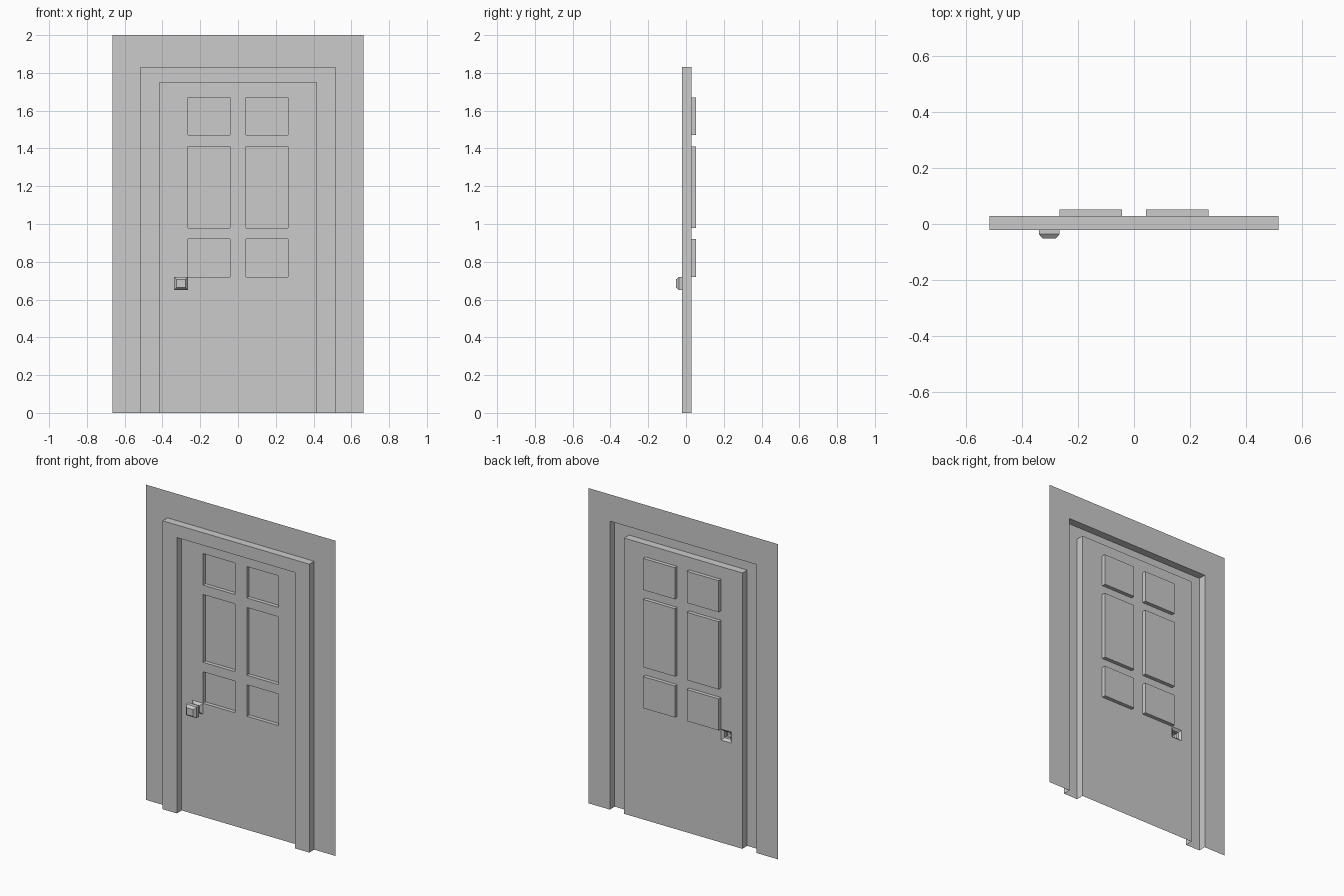
import bpy, bmesh

if "Cube" in bpy.data.objects:
    bpy.data.objects.remove(bpy.data.objects["Cube"])

BACK, FRONT = 0.028, -0.021          # wall/door plane and face of the frame
PANEL_Y, KNOB_Y = 0.052, -0.052      # bottom of the panels, tip of the knob


def finish(name, bm):
    bmesh.ops.remove_doubles(bm, verts=bm.verts, dist=0.0001)
    mesh = bpy.data.meshes.new(name)
    bm.to_mesh(mesh)
    bm.free()
    obj = bpy.data.objects.new(name, mesh)
    bpy.context.collection.objects.link(obj)
    return obj


def arch(w, h):
    return [(-w, 0), (-w, h), (w, h), (w, 0)]


def rect(x0, x1, z0, z1):
    return [(x0, z0), (x0, z1), (x1, z1), (x1, z0)]


def loft(name, sections, closed=False):
    """Skin a series of (outline, y) sections; closed outlines get an end cap."""
    bm = bmesh.new()
    rings = [[bm.verts.new((x, y, z)) for x, z in outline] for outline, y in sections]
    for a, b in zip(rings, rings[1:]):
        for i in range(4 if closed else 3):
            j = (i + 1) % 4
            bm.faces.new((b[i], b[j], a[j], a[i]))
    if closed:
        bm.faces.new(rings[-1][::-1])
    return finish(name, bm)


# Wall sheet and raised door frame, both open at the floor
loft("wall", [(arch(0.665, 2.0), BACK), (arch(0.515, 1.83), BACK)])
loft("door_frame", [(arch(0.515, 1.83), BACK), (arch(0.515, 1.83), FRONT),
                    (arch(0.415, 1.75), FRONT), (arch(0.415, 1.75), BACK)])

# Door leaf: grid of faces with openings for the panels and the knob
xs = [-0.415, -0.339, -0.265, -0.042, 0.042, 0.265, 0.415]
zs = [0, 0.65, 0.72, 0.92, 0.98, 1.41, 1.47, 1.67, 1.75]
panel_cells = [(i, k) for i in (2, 4) for k in (2, 4, 6)]
knob_cell = (1, 1)
bm = bmesh.new()
for i in range(len(xs) - 1):
    for k in range(len(zs) - 1):
        if (i, k) in panel_cells or (i, k) == knob_cell:
            continue
        outline = rect(xs[i], xs[i + 1], zs[k], zs[k + 1])
        bm.faces.new([bm.verts.new((x, BACK, z)) for x, z in reversed(outline)])
finish("door_leaf", bm)

# Six recessed panels
for i, k in panel_cells:
    outline = rect(xs[i], xs[i + 1], zs[k], zs[k + 1])
    loft("door_panel", [(outline, BACK), (outline, PANEL_Y)], closed=True)

# Square hollow knob: flared base, neck, head and bevelled tip
cx, cz = -0.302, 0.685


def square(s):
    return rect(cx - s * 0.037, cx + s * 0.037, cz - s * 0.035, cz + s * 0.035)


loft("door_knob", [(square(1), BACK), (square(0.6), 0.015), (square(0.6), -0.004),
                   (square(1), -0.012), (square(1), -0.036), (square(0.64), KNOB_Y)],
     closed=True)
